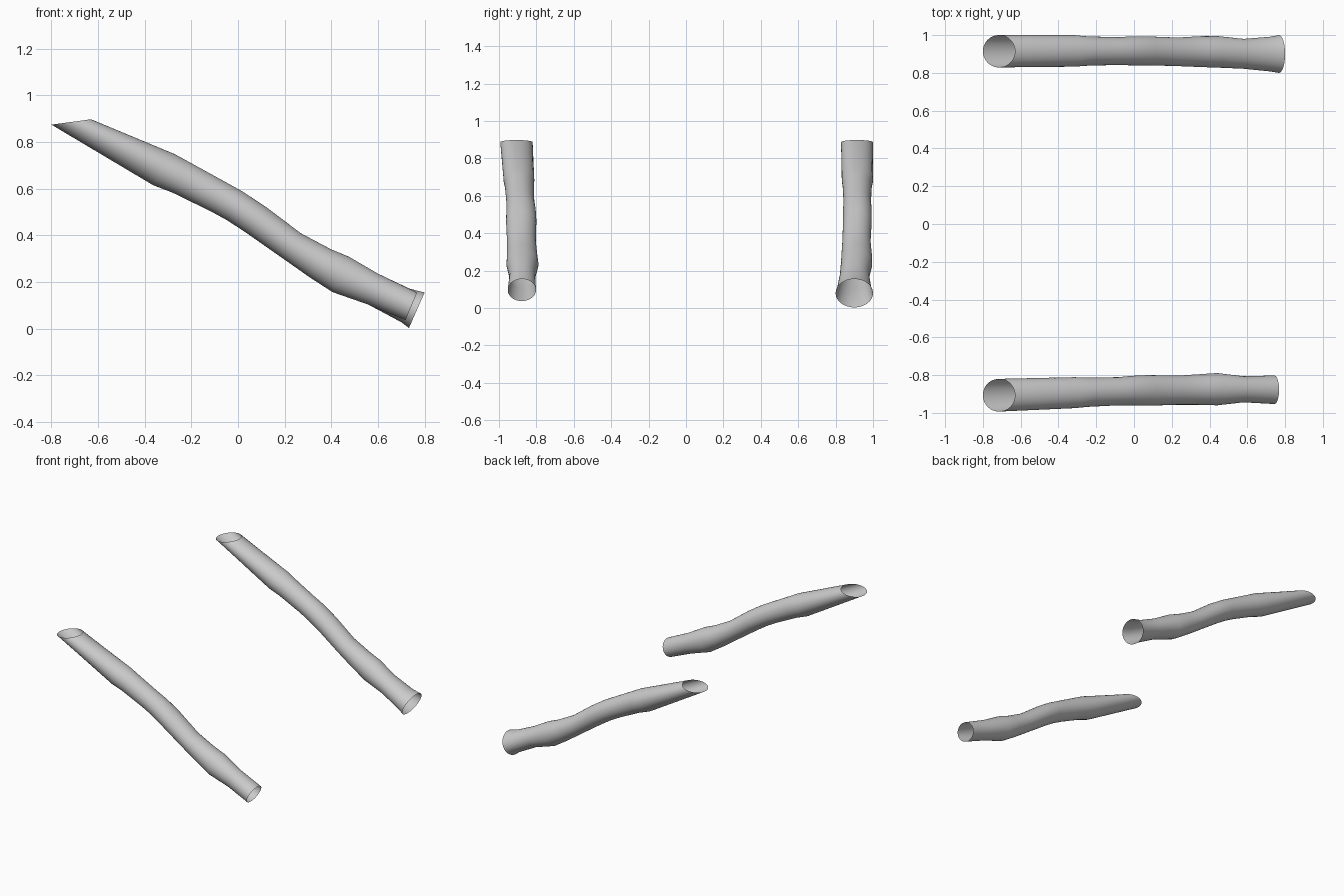
import bpy, bmesh, math
from mathutils import Vector

SEGMENTS = 48

# Shared side profile: (top x, top z, bottom x, bottom z) of each ring
RINGS = [(-0.63, 0.898, -0.80, 0.875), (-0.27, 0.748, -0.365, 0.616),
         (-0.21, 0.715, -0.28, 0.583), (-0.05, 0.627, -0.12, 0.505),
         (0.02, 0.588, -0.05, 0.467), (0.12, 0.522, 0.03, 0.415),
         (0.27, 0.409, 0.19, 0.303), (0.40, 0.340, 0.305, 0.222),
         (0.475, 0.309, 0.405, 0.157), (0.60, 0.236, 0.56, 0.103)]


def tube(name, end, spans):
    """Open tube lofted through elliptical rings; spans are y limits per ring."""
    bm = bmesh.new()
    loops = []
    for (tx, tz, bx, bz), (y0, y1) in zip(RINGS + end, spans):
        top, bot = Vector((tx, 0, tz)), Vector((bx, 0, bz))
        centre = (top + bot) / 2 + Vector((0, (y0 + y1) / 2, 0))
        up, side = (top - bot) / 2, Vector((0, (y1 - y0) / 2, 0))
        loops.append([bm.verts.new(centre + up * math.cos(a) + side * math.sin(a))
                      for a in (2 * math.pi * i / SEGMENTS for i in range(SEGMENTS))])
    for a, b in zip(loops, loops[1:]):
        for i in range(SEGMENTS):
            j = (i + 1) % SEGMENTS
            bm.faces.new((a[i], b[i], b[j], a[j]))
    bmesh.ops.recalc_face_normals(bm, faces=bm.faces)
    for f in bm.faces:
        f.smooth = True
    mesh = bpy.data.meshes.new(name)
    bm.to_mesh(mesh)
    bm.free()
    bpy.context.collection.objects.link(bpy.data.objects.new(name, mesh))


# Front tube with a narrow lower mouth
tube("front_tube", [(0.768, 0.155, 0.718, 0.037)],
     [(-0.993, -0.82), (-0.975, -0.811), (-0.968, -0.813), (-0.96, -0.811),
      (-0.96, -0.804), (-0.962, -0.80), (-0.957, -0.803), (-0.957, -0.795),
      (-0.96, -0.789), (-0.944, -0.806), (-0.953, -0.802)])

# Back tube with a flared lower mouth
tube("back_tube", [(0.735, 0.172, 0.70, 0.028), (0.80, 0.155, 0.733, 0.003)],
     [(0.829, 1.0), (0.833, 1.0), (0.838, 0.993), (0.842, 0.989),
      (0.84, 0.993), (0.84, 0.993), (0.836, 0.987), (0.831, 0.994),
      (0.828, 0.995), (0.822, 0.98), (0.808, 0.991), (0.80, 1.0)])
